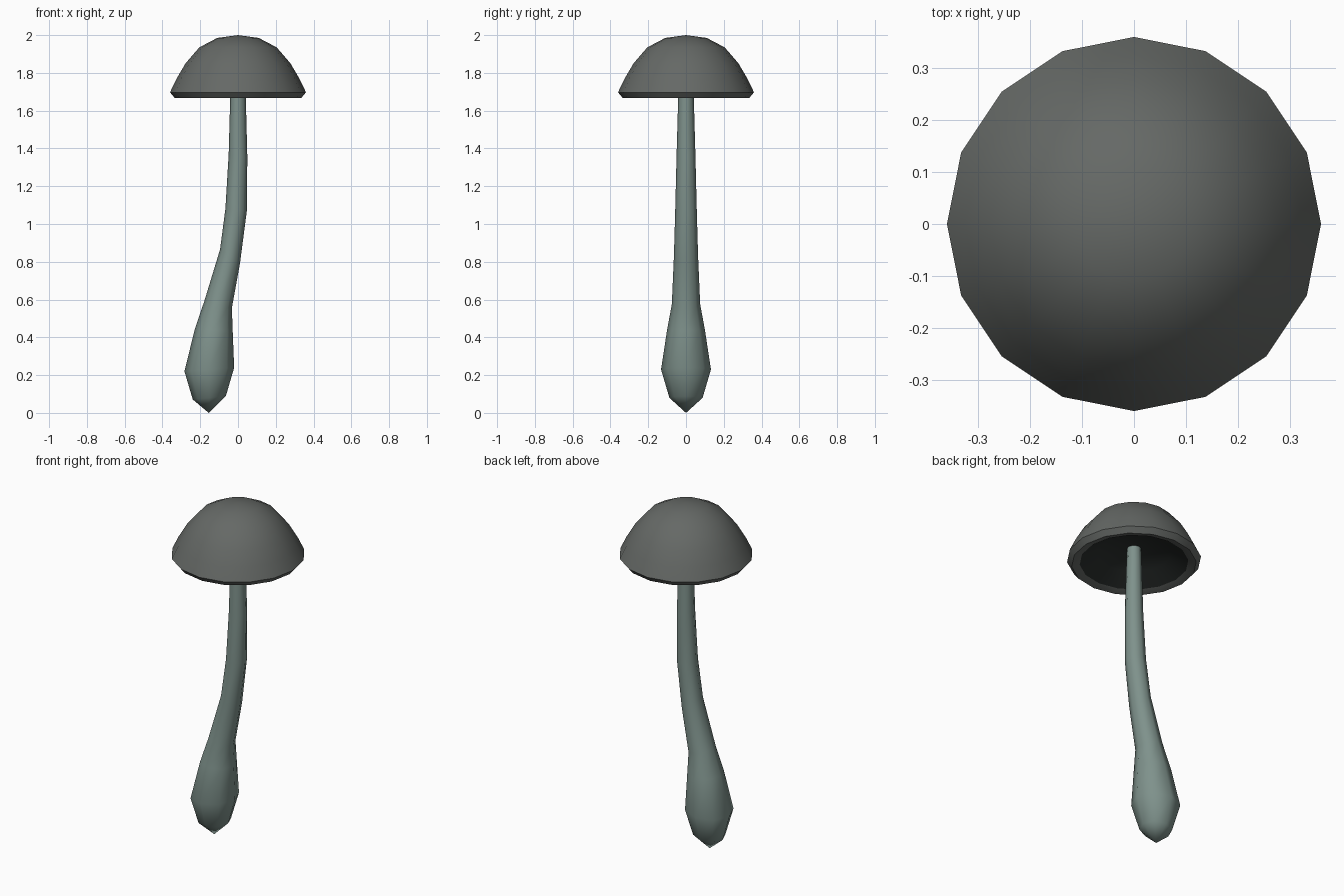
import bpy, bmesh, math
from mathutils import Vector

if "Cube" in bpy.data.objects:
    bpy.data.objects.remove(bpy.data.objects["Cube"])


def loft(name, rings, sides, colors, split=99):
    """Rings are (centre, tilt about y, radius); radius 0 becomes a single tip.
    Bands from number 'split' on take the second colour."""
    bm = bmesh.new()
    loops = []
    for c, tilt, r in rings:
        loop = []
        for i in range(1 if r == 0 else sides):
            a = 2 * math.pi * i / sides
            x, y = r * math.cos(a), r * math.sin(a)
            loop.append(bm.verts.new(Vector(c) + Vector(
                (x * math.cos(tilt), y, -x * math.sin(tilt)))))
        loops.append(loop)
    for k, (a, b) in enumerate(zip(loops, loops[1:])):
        for i in range(sides):
            j = (i + 1) % sides
            if len(a) == 1:
                f = bm.faces.new((a[0], b[j], b[i]))
            elif len(b) == 1:
                f = bm.faces.new((a[i], a[j], b[0]))
            else:
                f = bm.faces.new((a[i], a[j], b[j], b[i]))
            f.smooth = True
            f.material_index = int(k >= split)
    bmesh.ops.recalc_face_normals(bm, faces=bm.faces)
    me = bpy.data.meshes.new(name)
    bm.to_mesh(me)
    bm.free()
    me.set_sharp_from_angle(angle=math.radians(60))
    for n, color in enumerate(colors):
        mat = bpy.data.materials.new(f"{name}_colour_{n}")
        mat.diffuse_color = (*color, 1)
        mat.use_nodes = True
        mat.node_tree.nodes["Principled BSDF"].inputs["Base Color"].default_value = mat.diffuse_color
        me.materials.append(mat)
    ob = bpy.data.objects.new(name, me)
    bpy.context.collection.objects.link(ob)
    return ob


# Bent stem with a swollen, pointed base: x, z, tilt, radius
stem = [(-0.155, 0.0, 0, 0), (-0.152, 0.08, -0.1, 0.088),
        (-0.152, 0.23, -0.07, 0.132), (-0.128, 0.44, 0.05, 0.1),
        (-0.105, 0.575, 0.26, 0.075), (-0.042, 0.83, 0.6, 0.064),
        (-0.010, 1.075, 0.1, 0.057), (0, 1.36, 0.15, 0.05),
        (0, 1.68, 0, 0.041), (0, 1.775, 0, 0.038), (0, 1.7751, 0, 0)]
loft("stem", [((x, 0, z), t, r) for x, z, t, r in stem], 8,
     [(0.21, 0.285, 0.26)])

# Hollow domed cap, outside then rolled rim then dark underside: radius, z
cap = [(0, 2.0), (0.11, 1.985), (0.205, 1.935), (0.278, 1.85), (0.325, 1.77),
       (0.36, 1.697), (0.335, 1.667), (0.292, 1.678), (0.2, 1.735), (0, 1.768)]
loft("cap", [((0, 0, z), 0, r) for r, z in cap], 16,
     [(0.13, 0.14, 0.132), (0.025, 0.03, 0.028)], split=7)
